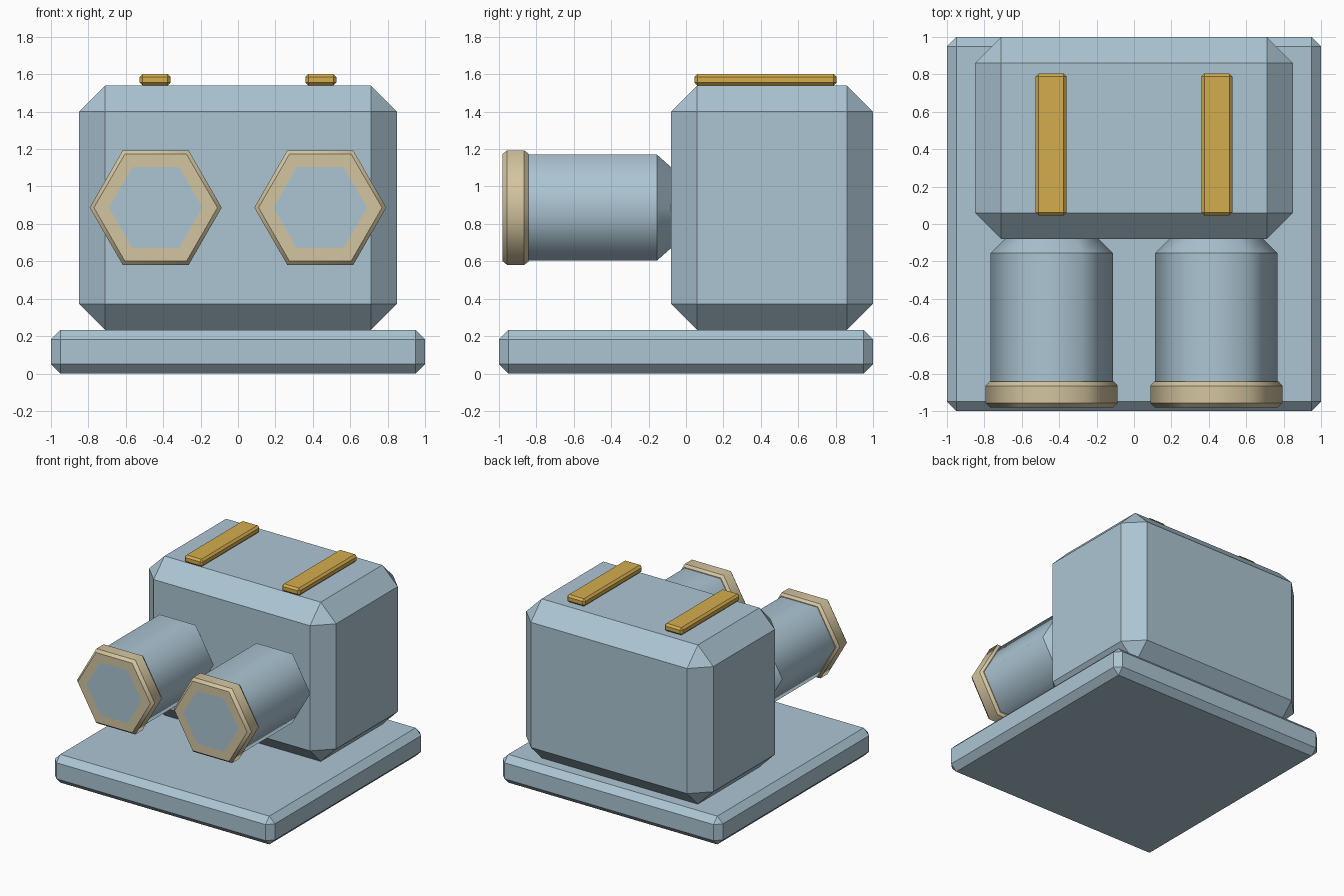
import bpy, bmesh, math

if "Cube" in bpy.data.objects:
    bpy.data.objects.remove(bpy.data.objects["Cube"])


def s2l(c):
    c /= 255
    return c / 12.92 if c <= 0.04045 else ((c + 0.055) / 1.055) ** 2.4


def material(name, rgb):
    m = bpy.data.materials.new(name)
    m.diffuse_color = (*[s2l(c) for c in rgb], 1)
    m.use_nodes = True
    m.node_tree.nodes["Principled BSDF"].inputs["Base Color"].default_value = m.diffuse_color
    return m


BLUE = material("steel_blue", (172, 197, 211))
TAN = material("pale_tan", (212, 197, 160))
GOLD = material("gold", (212, 172, 77))


def finish(name, bm, mats):
    bmesh.ops.recalc_face_normals(bm, faces=bm.faces)
    me = bpy.data.meshes.new(name)
    bm.to_mesh(me)
    bm.free()
    for m in mats:
        me.materials.append(m)
    ob = bpy.data.objects.new(name, me)
    bpy.context.collection.objects.link(ob)
    return ob


def chamfer_box(name, lo, hi, c, mat):
    bm = bmesh.new()
    bmesh.ops.create_cube(bm, size=1)
    for v in bm.verts:
        v.co = [(lo[i] + hi[i]) / 2 + v.co[i] * (hi[i] - lo[i]) for i in range(3)]
    bmesh.ops.bevel(bm, geom=bm.edges[:], offset=c, offset_type='OFFSET',
                    segments=1, profile=0.5, affect='EDGES')
    return finish(name, bm, [mat])


def hex_lathe(name, x, z, profile, mats, lens=False):
    """Six-sided solid along y from (y, radius) pairs; smooth sides, sharp rims.
    With lens=True the last ring's inside is closed in the second material."""
    bm = bmesh.new()
    rings = []
    for y, r in profile:
        rings.append([bm.verts.new((x + r * math.cos(k * math.pi / 3), y,
                                    z + r * math.sin(k * math.pi / 3))) for k in range(6)])
    for a, b in zip(rings, rings[1:]):
        for k in range(6):
            n = (k + 1) % 6
            f = bm.faces.new((a[k], a[n], b[n], b[k]))
            f.smooth = True
    for ring in rings:
        for k in range(6):
            bm.edges.get((ring[k], ring[(k + 1) % 6])).smooth = False
    bm.faces.new(rings[0])
    end = bm.faces.new(rings[-1])
    if lens:
        end.material_index = 1
    return finish(name, bm, mats)


# Base slab and main body
chamfer_box("base_plate", (-1, -1, 0), (1, 1, 0.232), 0.05, BLUE)
chamfer_box("body", (-0.85, -0.08, 0.232), (0.85, 1, 1.54), 0.14, BLUE)

for side, s in (("left", -1), ("right", 1)):
    # Top rail
    cx = s * 0.443
    chamfer_box(side + "_top_rail", (cx - 0.083, 0.045, 1.54),
                (cx + 0.083, 0.805, 1.602), 0.016, GOLD)
    # Hexagonal barrel with tapered root
    hex_lathe(side + "_barrel", s * 0.44, 0.887,
              [(-0.08, 0.25), (-0.155, 0.327), (-0.91, 0.327)], [BLUE])
    # Front collar with flush coloured centre
    hex_lathe(side + "_collar", s * 0.44, 0.887,
              [(-0.843, 0.334), (-0.865, 0.353), (-0.957, 0.353),
               (-0.981, 0.33), (-0.981, 0.25)], [TAN, BLUE], lens=True)
